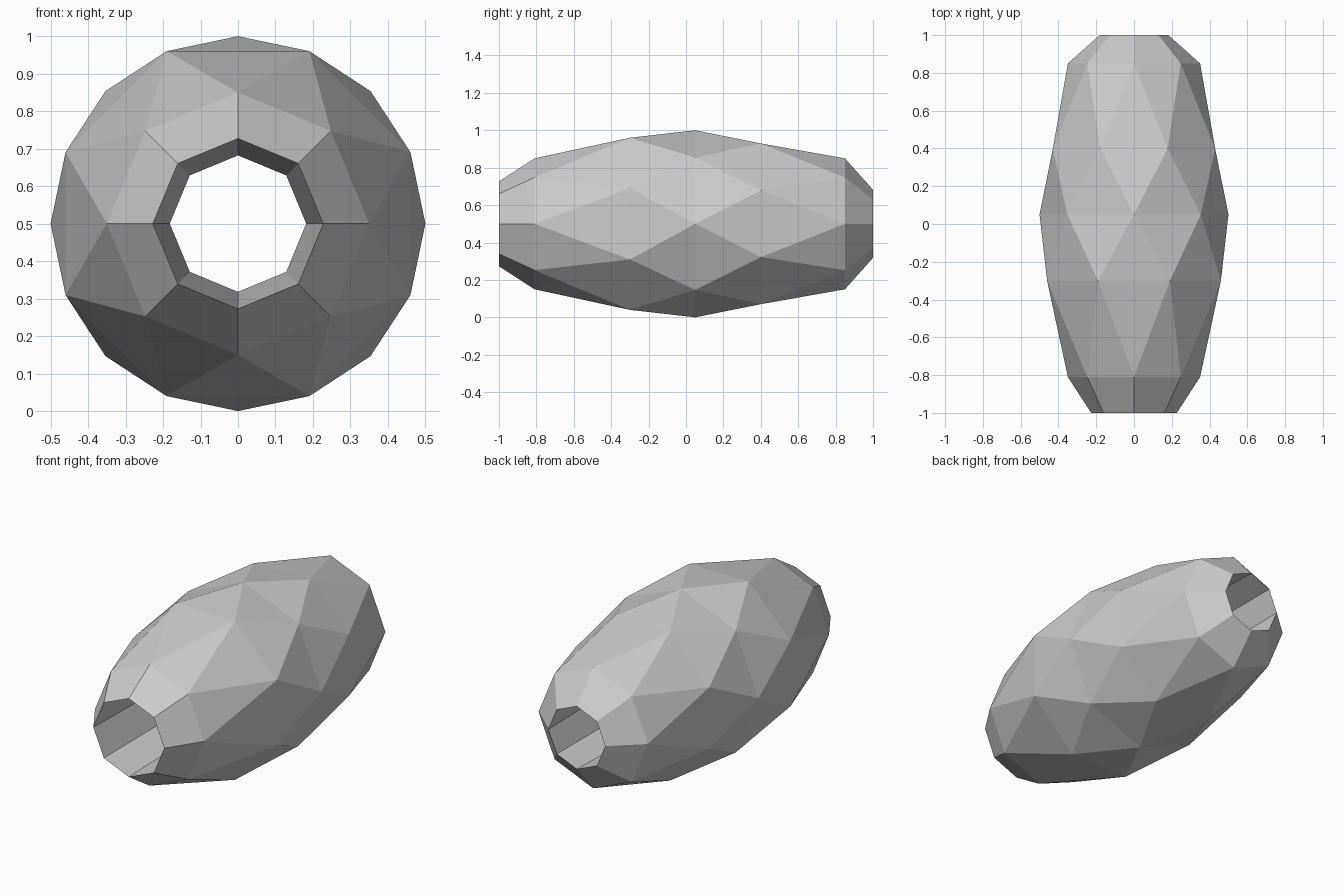
import bpy, bmesh
from math import sin, cos, pi

if "Cube" in bpy.data.objects:
    bpy.data.objects.remove(bpy.data.objects["Cube"])

SIDES = 8
# Ring profile along y: (y, radius, half-step twist)
RINGS = [(-1.0, 0.227, 0), (-0.81, 0.35, 0), (-0.30, 0.498, 1),
         (0.05, 0.50, 0), (0.40, 0.465, 1), (0.85, 0.35, 0), (1.0, 0.182, 0)]

bm = bmesh.new()


def ring(y, r, twist):
    angles = [(i + twist / 2) * 2 * pi / SIDES for i in range(SIDES)]
    return [bm.verts.new((r * sin(a), y, 0.5 + r * cos(a))) for a in angles]


def bridge(a, b, ta, tb):
    for i in range(SIDES):
        j = (i + 1) % SIDES
        if ta == tb:
            bm.faces.new((a[i], a[j], b[j], b[i]))
        elif tb:
            bm.faces.new((a[i], a[j], b[i]))
            bm.faces.new((a[j], b[j], b[i]))
        else:
            bm.faces.new((a[i], b[j], b[i]))
            bm.faces.new((a[i], a[j], b[j]))


# Faceted outer shell
loops = [ring(*p) for p in RINGS]
for k in range(len(RINGS) - 1):
    bridge(loops[k], loops[k + 1], RINGS[k][2], RINGS[k + 1][2])
# Tapered hole through the bead
bridge(loops[-1], loops[0], 0, 0)

bmesh.ops.recalc_face_normals(bm, faces=bm.faces)
mesh = bpy.data.meshes.new("faceted_bead")
bm.to_mesh(mesh)
bm.free()
bead = bpy.data.objects.new("faceted_bead", mesh)
bpy.context.collection.objects.link(bead)
